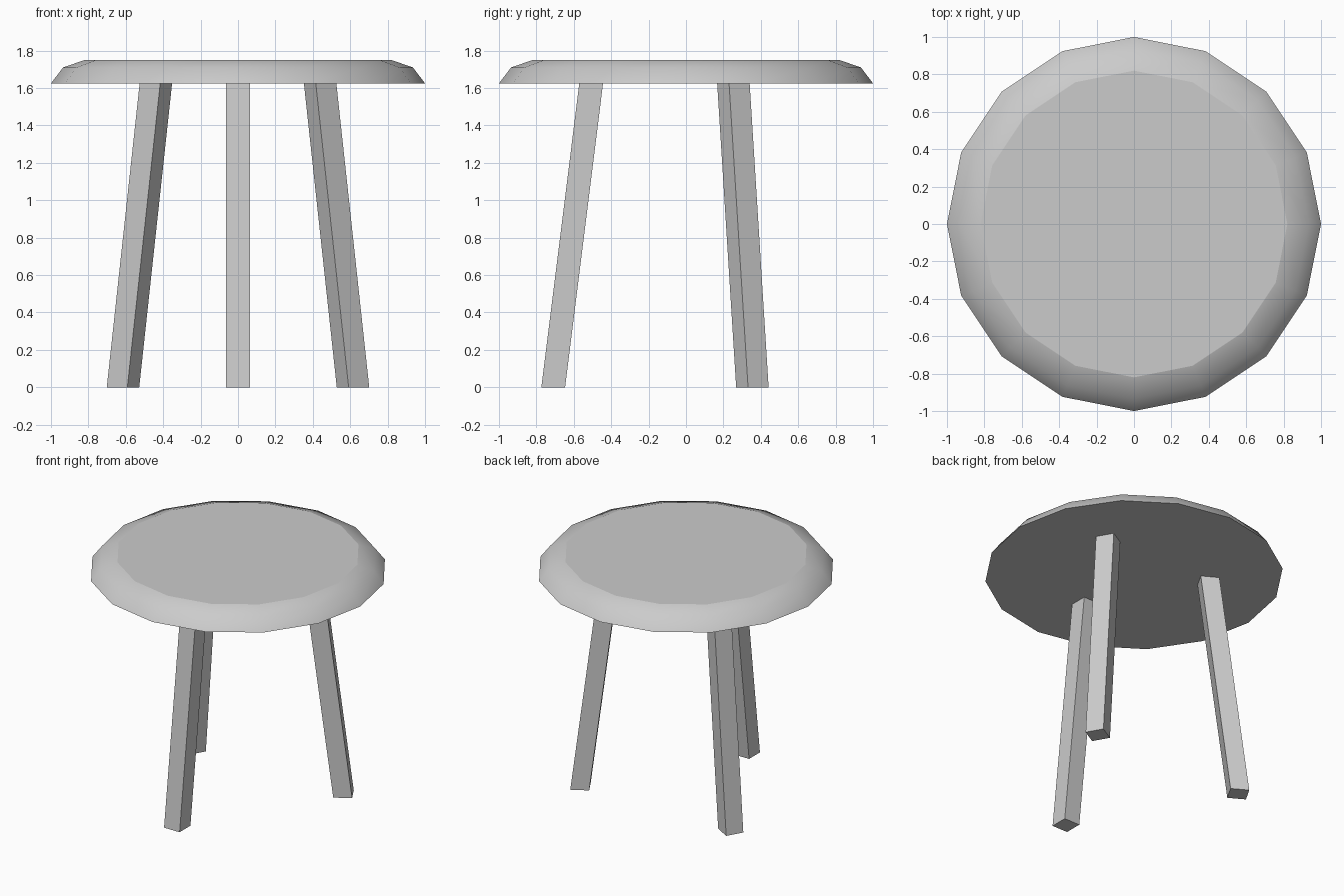
import bpy, bmesh
from math import sin, cos, pi, radians
from mathutils import Matrix, Vector

if "Cube" in bpy.data.objects:
    bpy.data.objects.remove(bpy.data.objects["Cube"])

SIDES = 16
UNDERSIDE = 1.625


def make_object(name, bm):
    bmesh.ops.recalc_face_normals(bm, faces=bm.faces)
    mesh = bpy.data.meshes.new(name)
    bm.to_mesh(mesh)
    bm.free()
    obj = bpy.data.objects.new(name, mesh)
    bpy.context.collection.objects.link(obj)
    return obj


def loft(bm, rings):
    # Joins rings of points with quads and caps both ends
    loops = [[bm.verts.new(p) for p in ring] for ring in rings]
    n = len(loops[0])
    sides = []
    for a, b in zip(loops, loops[1:]):
        for i in range(n):
            j = (i + 1) % n
            sides.append(bm.faces.new((a[i], a[j], b[j], b[i])))
    bm.faces.new(loops[0][::-1])
    bm.faces.new(loops[-1])
    return sides


# Seat: rounded rim, flat top and underside
profile = [(1.0, UNDERSIDE), (0.935, 1.71), (0.82, 1.75)]
bm = bmesh.new()
rim = loft(bm, [[(r * cos(2 * pi * i / SIDES), r * sin(2 * pi * i / SIDES), z)
                 for i in range(SIDES)] for r, z in profile])
for face in rim:
    face.smooth = True
make_object("seat", bm)


# Legs: square, splayed outwards, cut level with floor and seat
def add_leg(name, angle, half=0.0635):
    turn = Matrix.Rotation(radians(angle), 3, 'Z')
    corners = [(-1, -1), (1, -1), (1, 1), (-1, 1)]
    bm = bmesh.new()
    loft(bm, [[turn @ Vector((half * x, y0 + half * y, z)) for x, y in corners]
              for y0, z in ((-0.71, 0), (-0.507, UNDERSIDE))])
    make_object(name, bm)


for name, angle in (("front_leg", 0), ("back_right_leg", 120), ("back_left_leg", 240)):
    add_leg(name, angle)
